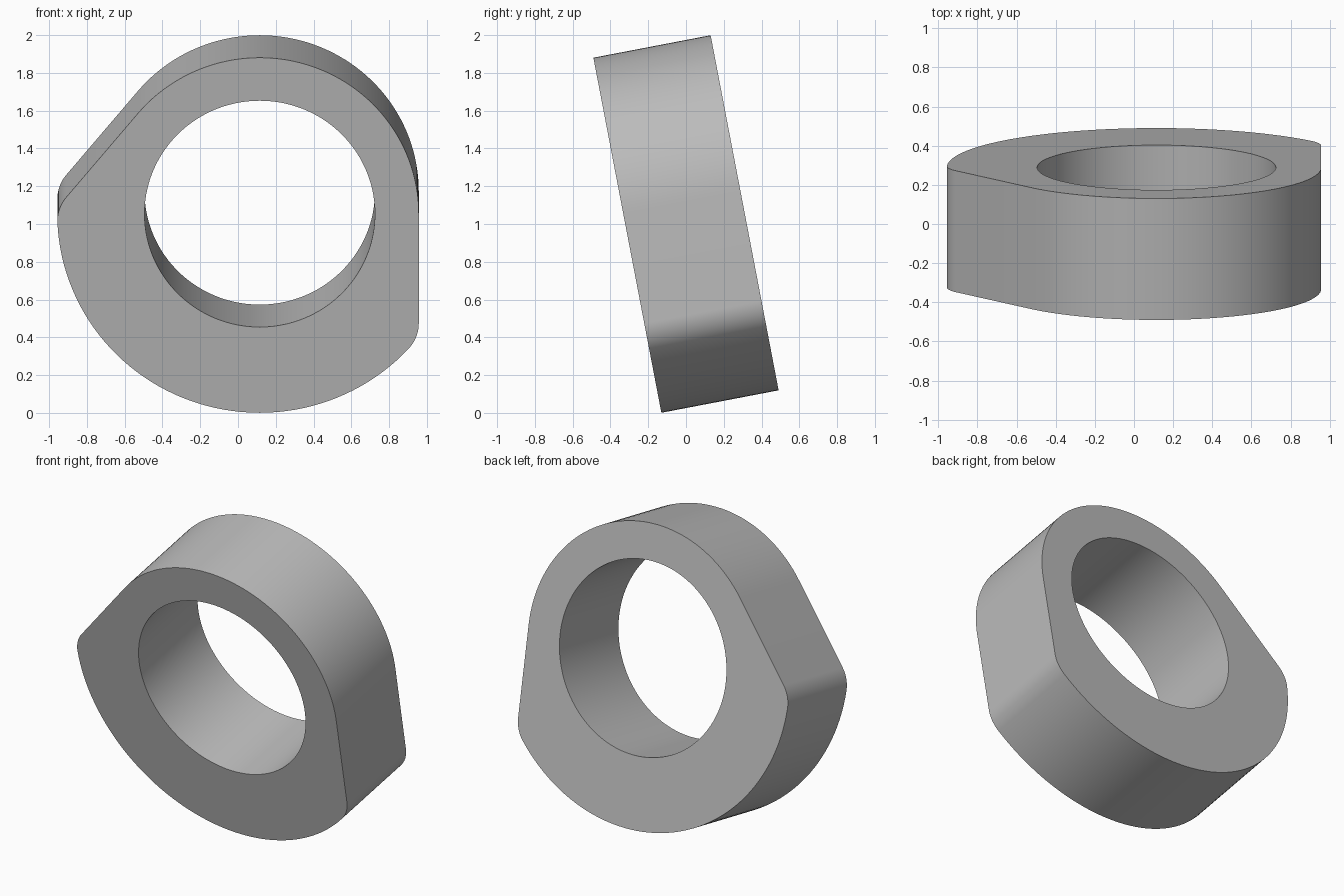
import bpy
import bmesh
from math import acos, cos, sin, radians, degrees, pi

cube = bpy.data.objects.get("Cube")
if cube:
    bpy.data.objects.remove(cube, do_unlink=True)

CENTRE = 0.115        # bore centre, both across and up
BORE = 0.61
SMALL, LARGE = 0.842, 1.072   # the two rim radii
FILLET = 0.2
DEPTH = 0.632
TILT = radians(10.84)
FLAT = 140            # direction in which the sloping flat faces


def arc(cx, cz, radius, start, end, step=2.5):
    """Points along an arc, angles in degrees."""
    n = max(2, round(abs(end - start) / step))
    angles = [radians(start + (end - start) * i / n) for i in range(n + 1)]
    return [(cx + radius * cos(a), cz + radius * sin(a)) for a in angles]


def corner(angle):
    """Centre of the fillet at the given direction from the bore."""
    reach = LARGE - FILLET
    return (CENTRE + reach * cos(radians(angle)),
            CENTRE + reach * sin(radians(angle)))


# Rim outline: small arc, flat, fillet, large arc, fillet, flat
swing = degrees(acos((SMALL - FILLET) / (LARGE - FILLET)))
left, right = FLAT + swing, 360 - swing
outline = arc(CENTRE, CENTRE, SMALL, 0, FLAT)
outline += arc(*corner(left), FILLET, FLAT, left)
outline += arc(CENTRE, CENTRE, LARGE, left, right)[1:]
outline += arc(*corner(right), FILLET, right, 360)[1:]
bore = arc(CENTRE, CENTRE, BORE, 0, 360)[:-1]

# Fill the outline around the bore and extrude it to depth
bm = bmesh.new()
for loop in (outline, bore):
    verts = [bm.verts.new((x, -DEPTH / 2, z)) for x, z in loop]
    for i, v in enumerate(verts):
        bm.edges.new((verts[i - 1], v))
bmesh.ops.triangle_fill(bm, use_beauty=True, edges=bm.edges[:])
back = bmesh.ops.extrude_face_region(bm, geom=bm.faces[:], use_keep_orig=True)
bmesh.ops.translate(bm, vec=(0, DEPTH, 0),
                    verts=[g for g in back["geom"] if isinstance(g, bmesh.types.BMVert)])
bmesh.ops.recalc_face_normals(bm, faces=bm.faces[:])
mesh = bpy.data.meshes.new("cam_ring")
bm.to_mesh(mesh)
bm.free()

# Plain grey finish
grey = bpy.data.materials.new("grey")
grey.use_nodes = True
colour = (0.5, 0.5, 0.5, 1)
grey.diffuse_color = colour
grey.node_tree.nodes["Principled BSDF"].inputs["Base Color"].default_value = colour
mesh.materials.append(grey)

# Lean the ring towards the front
ring = bpy.data.objects.new("cam_ring", mesh)
bpy.context.collection.objects.link(ring)
ring.location = (0, 0, 1)
ring.rotation_euler = (TILT, 0, 0)
bpy.ops.object.select_all(action="DESELECT")
ring.select_set(True)
bpy.context.view_layer.objects.active = ring
bpy.ops.object.shade_smooth_by_angle(angle=radians(30))
